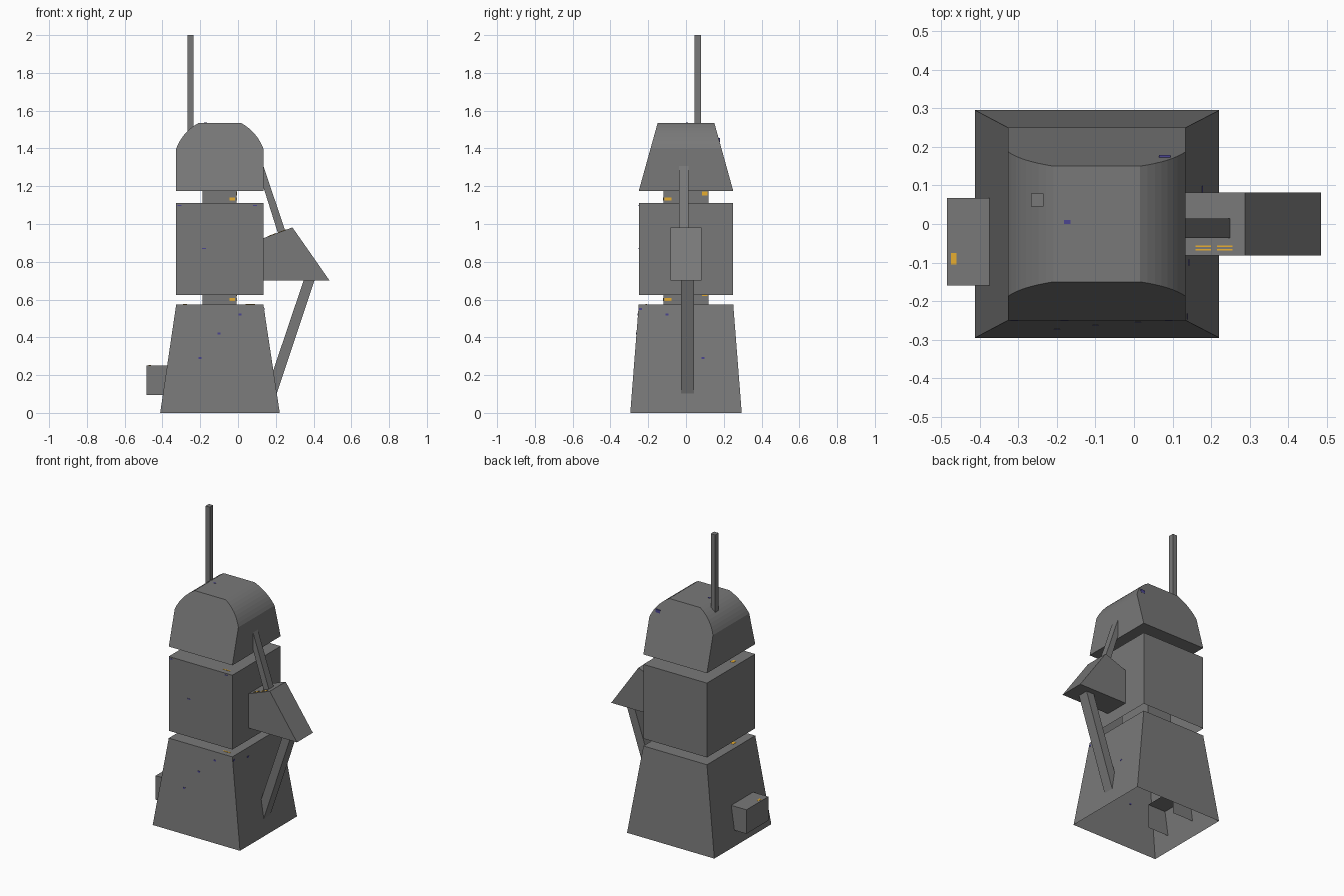
import bpy, bmesh

if "Cube" in bpy.data.objects:
    bpy.data.objects.remove(bpy.data.objects["Cube"])


def material(name, rgb):
    m = bpy.data.materials.new(name)
    m.diffuse_color = (*rgb, 1)
    m.use_nodes = True
    m.node_tree.nodes["Principled BSDF"].inputs["Base Color"].default_value = m.diffuse_color
    return m


grey = material("dark_grey", (0.19, 0.19, 0.19))
orange = material("orange", (0.80, 0.42, 0.03))
blue = material("dark_blue", (0.07, 0.06, 0.28))


def finish(name, bm, mat):
    me = bpy.data.meshes.new(name)
    bm.to_mesh(me)
    bm.free()
    me.materials.append(mat)
    ob = bpy.data.objects.new(name, me)
    bpy.context.collection.objects.link(ob)
    return ob


def prism(name, profile, y0, y1, skip=None, mat=grey):
    """Extrude an x-z profile along y; y0/y1 may be functions of z.
    skip(normal) removes the faces of open shells."""
    f0 = y0 if callable(y0) else lambda z: y0
    f1 = y1 if callable(y1) else lambda z: y1
    bm = bmesh.new()
    a = [bm.verts.new((x, f0(z), z)) for x, z in profile]
    b = [bm.verts.new((x, f1(z), z)) for x, z in profile]
    n = len(profile)
    bm.faces.new(a)
    bm.faces.new(b[::-1])
    for i in range(n):
        j = (i + 1) % n
        bm.faces.new((a[i], b[i], b[j], a[j]))
    bmesh.ops.recalc_face_normals(bm, faces=bm.faces)
    if skip:
        bm.normal_update()
        bmesh.ops.delete(bm, geom=[f for f in bm.faces if skip(f.normal)],
                         context='FACES_ONLY')
    return finish(name, bm, mat)


def box(name, x0, x1, y0, y1, z0, z1, skip=None, mat=grey):
    return prism(name, [(x0, z0), (x1, z0), (x1, z1), (x0, z1)], y0, y1, skip, mat)


def fleck(name, mat, pos, size):
    """Thin painted plate centred on pos."""
    (x, y, z), (a, b, c) = pos, [s / 2 for s in size]
    box(name, x - a, x + a, y - b, y + b, z - c, z + c, None, mat)


down = lambda n: n.z < -0.9

# Tapered base, open underneath
base_y = lambda z: 0.295 - 0.045 * z / 0.575
prism("base", [(-0.412, 0), (0.221, 0), (0.134, 0.575), (-0.327, 0.575)],
      lambda z: -base_y(z), base_y, down)

# Torso shell, open underneath, with the neck column running through it
box("torso", -0.327, 0.134, -0.25, 0.25, 0.623, 1.11, down)
box("neck_column", -0.187, -0.007, -0.12, 0.12, 0.575, 1.175)

# Head: rounded shoulders in the front profile, tapering sides
cx, half = -0.0965, 0.2305
steps = 8
curve = []
for i in range(steps + 1):
    t = i / steps
    w = [(1 - t) ** 2, 2 * t * (1 - t), t * t]
    curve.append((w[0] * half + w[1] * 0.195 + w[2] * 0.112,
                  w[0] * 1.40 + w[1] * 1.49 + w[2] * 1.535))
right = [(half, 1.175)] + curve
outline = [(cx + x, z) for x, z in right] + [(cx - x, z) for x, z in reversed(right)]
head_y = lambda z: 0.25 - 0.1 * (z - 1.175) / 0.36
prism("head", outline, lambda z: -head_y(z), head_y)

# Antenna
box("antenna", -0.267, -0.235, 0.045, 0.079, 1.45, 2.0)

# Side arm block with slanted outer end
prism("arm_block", [(0.134, 0.70), (0.485, 0.70), (0.288, 0.982), (0.134, 0.925)],
      -0.082, 0.082)

# Struts joining the arm block to head and base
prism("upper_strut", [(0.125, 1.225), (0.215, 0.94), (0.258, 0.94), (0.125, 1.335)],
      -0.036, 0.014)
prism("lower_strut", [(0.185, 0.22), (0.347, 0.70), (0.404, 0.70), (0.204, 0.10)],
      -0.027, 0.043)

# Hood passing through the base wall, open below and inside
box("side_hood", -0.485, -0.245, -0.16, 0.067, 0.095, 0.252,
    lambda n: down(n) or n.x > 0.9)

# Orange paint flecks on the neck, ledges, hood and arm block
T = 0.003
for z in (1.132, 0.60):
    fleck("neck_fleck_front", orange, (-0.03, -0.12, z), (0.03, T, 0.014))
    fleck("neck_fleck_right", orange, (-0.007, -0.095, z), (T, 0.035, 0.014))
    fleck("neck_fleck_inner", orange, (-0.007, 0.10, z + 0.03), (T, 0.03, 0.02))
for z in (1.11, 0.575):
    fleck("ledge_fleck_left", orange, (-0.28, -0.09, z), (0.02, 0.03, T))
    fleck("ledge_fleck_front", orange, (0.066, -0.21, z), (0.05, 0.008, T))
fleck("hood_fleck", orange, (-0.467, -0.09, 0.252), (0.014, 0.03, T))
for x in (0.18, 0.235):
    for y in (-0.058, -0.067):
        z = 0.925 + (x - 0.134) * 0.37
        prism("arm_fleck", [(x - 0.02, z - 0.0074), (x + 0.02, z + 0.0074),
                            (x + 0.02, z + 0.0094), (x - 0.02, z - 0.0054)],
              y - 0.002, y + 0.002, None, orange)

# Dark blue paint flecks on the torso, base and head
for x, z in ((-0.31, 1.098), (0.09, 1.098), (-0.18, 0.87)):
    fleck("torso_fleck", blue, (x, -0.25, z), (0.02, T, 0.006))
for x, z in ((0.01, 0.52), (-0.10, 0.42), (-0.20, 0.29)):
    fleck("base_fleck_front", blue, (x, -base_y(z), z), (0.016, T, 0.01))
for y, z in ((-0.24, 0.55), (-0.10, 0.52), (0.09, 0.29)):
    fleck("base_fleck_right", blue, (0.221 - 0.1513 * z, y, z), (T, 0.016, 0.01))
fleck("head_fleck_top", blue, (-0.173, 0.005, 1.535), (0.016, 0.01, T))
fleck("head_fleck_back", blue, (0.08, head_y(1.445), 1.445), (0.03, 0.008, 0.02))
